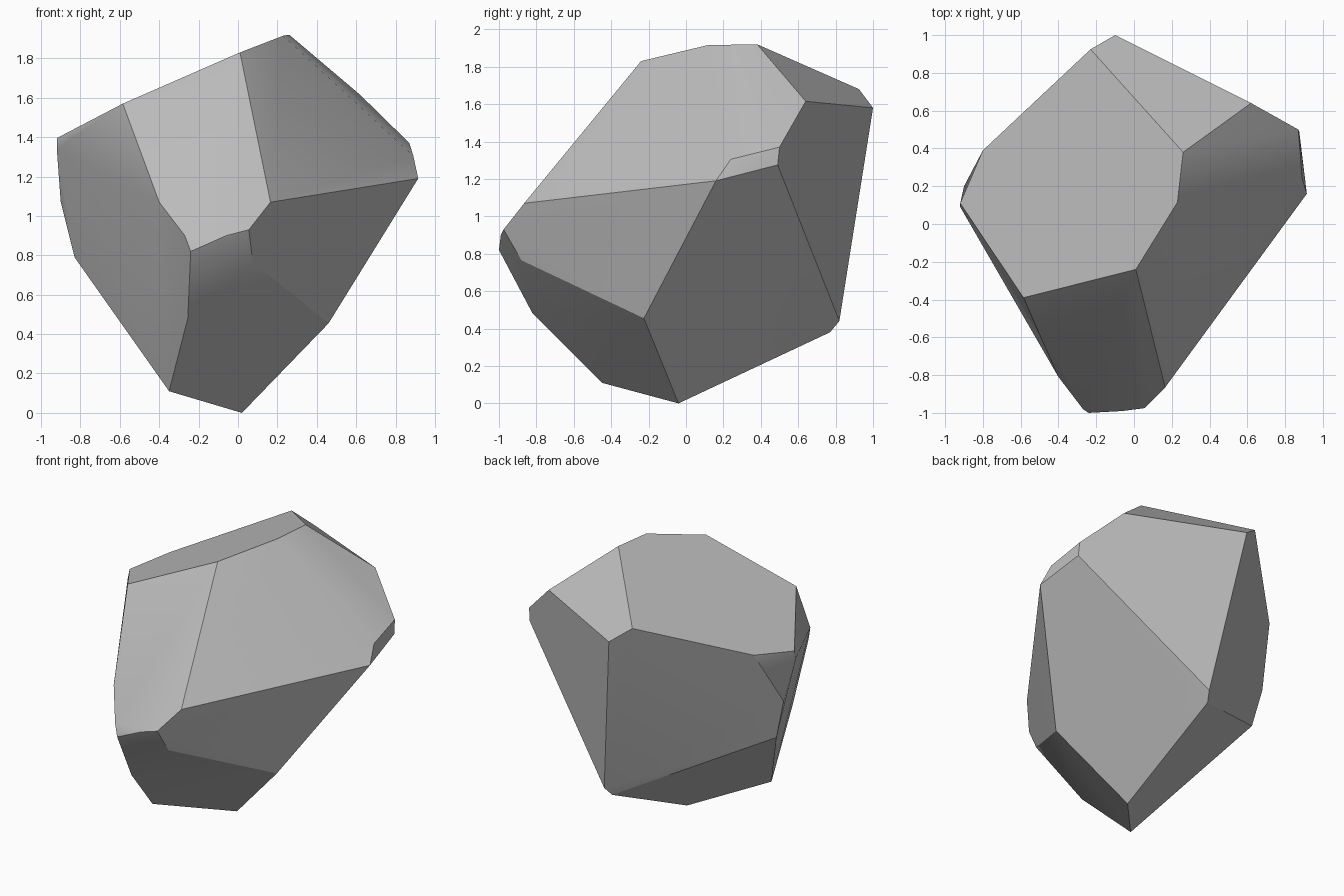
import bpy
import bmesh
import math

# Remove the default cube if the scene has one
default_cube = bpy.data.objects.get("Cube")
if default_cube:
    bpy.data.objects.remove(default_cube, do_unlink=True)


def make_material(name, color):
    material = bpy.data.materials.new(name)
    material.use_nodes = True
    material.diffuse_color = color
    material.node_tree.nodes["Principled BSDF"].inputs["Base Color"].default_value = color
    return material


def make_hull(name, corners, material):
    """Wrap a convex faceted body around the given corner points."""
    mesh = bpy.data.meshes.new(name)
    body = bmesh.new()
    for corner in corners:
        body.verts.new(corner)
    hull = bmesh.ops.convex_hull(body, input=body.verts[:])
    leftovers = {item for key in ("geom_interior", "geom_unused") for item in hull[key]
                 if isinstance(item, bmesh.types.BMVert)}
    loose = [vert for vert in leftovers if vert.is_valid and not vert.link_faces]
    bmesh.ops.delete(body, geom=loose, context="VERTS")
    # Merge almost coplanar triangles into clean broken faces
    bmesh.ops.dissolve_limit(body, angle_limit=math.radians(2),
                             verts=body.verts[:], edges=body.edges[:])
    bmesh.ops.recalc_face_normals(body, faces=body.faces[:])
    body.to_mesh(mesh)
    body.free()
    mesh.materials.append(material)
    rock = bpy.data.objects.new(name, mesh)
    bpy.context.collection.objects.link(rock)
    return rock


# Sloping top face
top_corners = [
    (.01, -.24, 1.83), (.23, .115, 1.915), (.26, .38, 1.92), (-.23, .925, 1.68),
    (-.8, .39, 1.44), (-.92, .11, 1.395), (-.585, -.39, 1.57),
]
# Back ridge and the blunt corner on the left side
side_corners = [
    (-.1, 1, 1.58), (.62, .64, 1.615), (.87, .5, 1.37), (.875, .49, 1.275),
    (.89, .24, 1.305), (.915, .16, 1.19),
]
# Rounded nose at the front
nose_corners = [
    (.165, -.865, 1.07), (.055, -.975, .93), (-.06, -.99, .9), (-.24, -1, .82),
    (-.27, -.98, .9), (-.4, -.81, 1.07), (.075, -.88, .765), (-.255, -.82, .48),
]
# Tapering underside and the right flank
base_corners = [
    (.46, -.225, .455), (.02, -.04, 0), (-.35, -.45, .11), (.062, .82, .44),
    (.034, .77, .38), (-.83, .18, .79), (-.9, .2, 1.07), (-.92, .09, 1.34),
]

stone_grey = make_material("stone_grey", (.5, .5, .5, 1))
rock = make_hull("rock", top_corners + side_corners + nose_corners + base_corners, stone_grey)

# Soft blends on shallow bends, crisp broken edges elsewhere
bpy.ops.object.select_all(action="DESELECT")
rock.select_set(True)
bpy.context.view_layer.objects.active = rock
bpy.ops.object.shade_smooth_by_angle(angle=math.radians(30))
